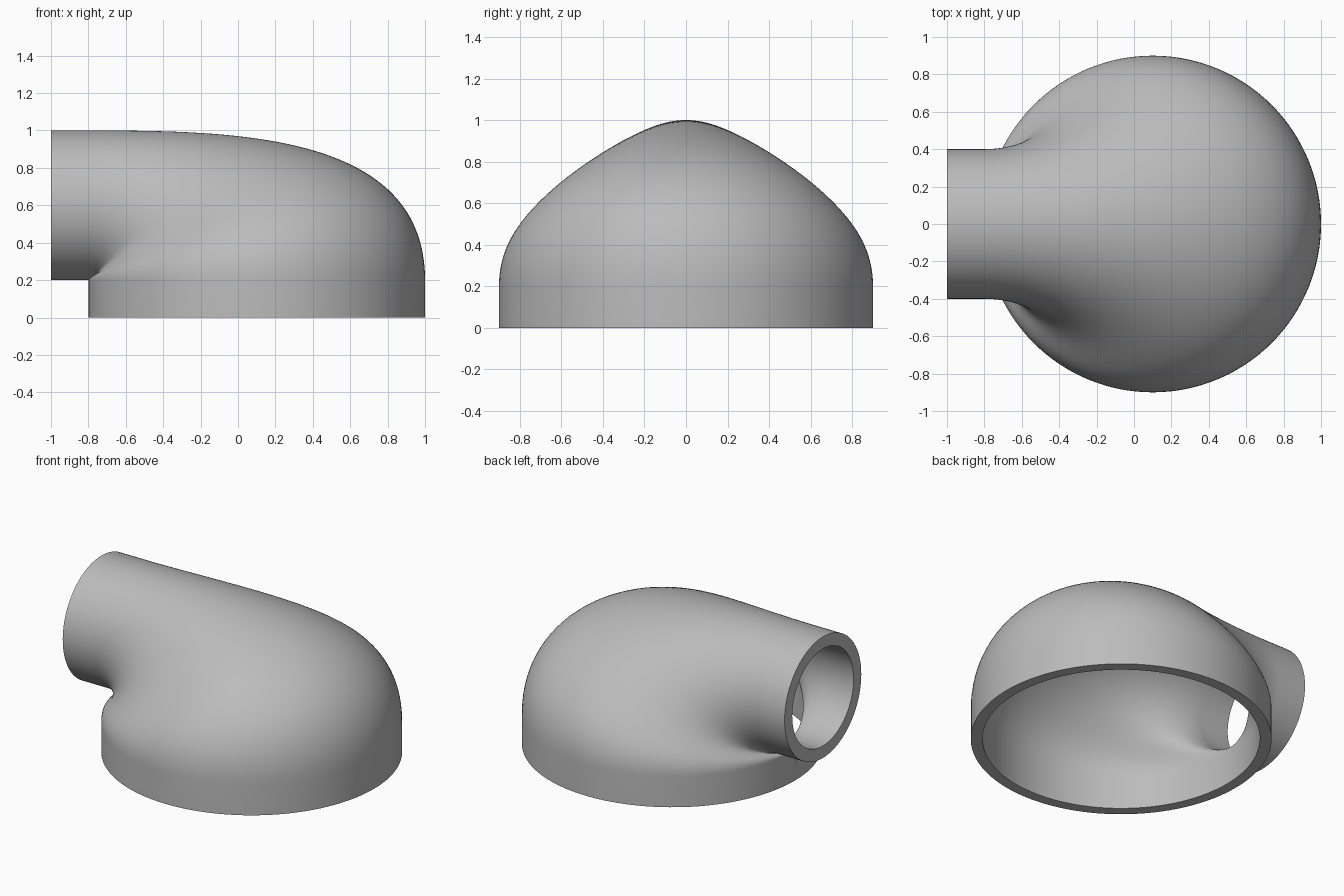
import bpy, bmesh
from math import sin, cos, pi, radians
from mathutils import Vector

cube = bpy.data.objects.get("Cube")
if cube:
    bpy.data.objects.remove(cube)

SIDES, STEPS = 128, 48
COLLAR = 0.2   # straight length at both mouths
PULL = 0.4     # tangent length as a share of the span
PIPE_CENTRE = Vector((-0.8, 0, 0.6))
BASE_CENTRE = Vector((0.1, 0, COLLAR))


def wall_line(angle, pipe_radius, base_radius):
    """Straight pipe, smooth blend, then straight base, along one line of the wall."""
    c, s = cos(angle), sin(angle)
    start = PIPE_CENTRE + pipe_radius * Vector((0, s, c))
    end = BASE_CENTRE + base_radius * Vector((c, s, 0))
    reach = PULL * (end - start).length
    leave = start + Vector((reach, 0, 0))
    arrive = end + Vector((0, 0, reach))
    line = [start - Vector((COLLAR, 0, 0))]
    for i in range(STEPS + 1):
        t = i / STEPS
        u = 1 - t
        line.append(u**3 * start + 3*u*u*t * leave + 3*u*t*t * arrive + t**3 * end)
    line.append(end - Vector((0, 0, COLLAR)))
    return line


# Outer wall from pipe to base, then inner wall back again
bm = bmesh.new()
loops = []
for j in range(SIDES):
    angle = 2 * pi * j / SIDES
    points = wall_line(angle, 0.4, 0.9) + wall_line(angle, 0.32, 0.83)[::-1]
    loops.append([bm.verts.new(p) for p in points])

# Joining the last point to the first closes both rims
for j, loop in enumerate(loops):
    beside = loops[(j + 1) % SIDES]
    for i in range(len(loop)):
        k = (i + 1) % len(loop)
        bm.faces.new((loop[i], loop[k], beside[k], beside[i]))

# Merge the pinch where pipe and base touch
bmesh.ops.remove_doubles(bm, verts=bm.verts, dist=0.00001)

mesh = bpy.data.meshes.new("duct_elbow")
bm.to_mesh(mesh)
bm.free()
duct = bpy.data.objects.new("duct_elbow", mesh)
bpy.context.collection.objects.link(duct)

# Plain grey finish
grey = bpy.data.materials.new("plain_grey")
grey.use_nodes = True
colour = (0.5, 0.5, 0.5, 1)
grey.diffuse_color = colour
grey.node_tree.nodes["Principled BSDF"].inputs["Base Color"].default_value = colour
mesh.materials.append(grey)

bpy.ops.object.select_all(action="DESELECT")
duct.select_set(True)
bpy.context.view_layer.objects.active = duct
bpy.ops.object.shade_smooth_by_angle(angle=radians(40))
